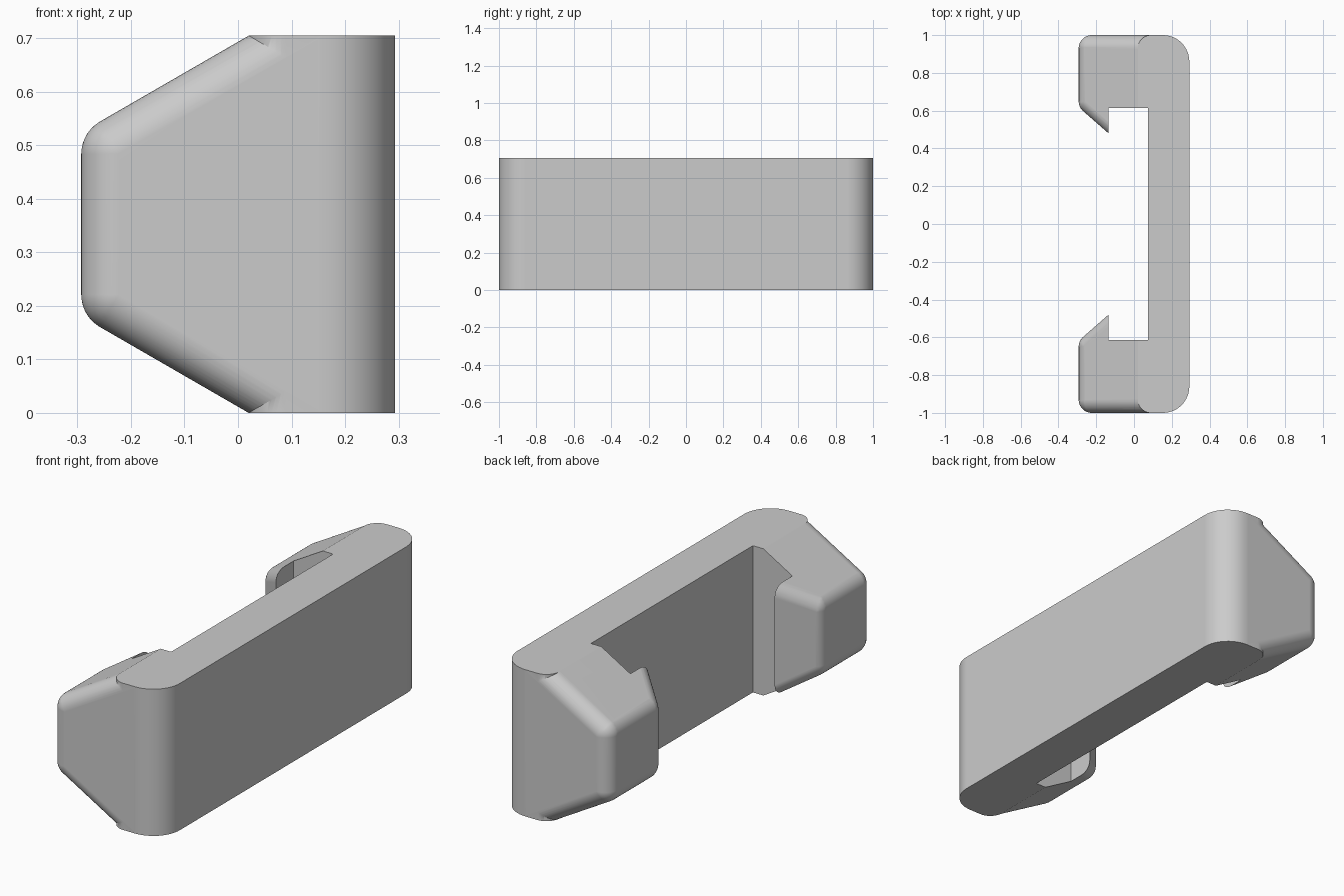
import bpy, bmesh, math
from mathutils import Vector

cube = bpy.data.objects.get("Cube")
if cube:
    bpy.data.objects.remove(cube, do_unlink=True)

HEIGHT = 0.705
FILLET = 0.07

plastic = bpy.data.materials.new("light grey plastic")
plastic.use_nodes = True
grey = (0.6, 0.6, 0.6, 1)
plastic.diffuse_color = grey
plastic.node_tree.nodes["Principled BSDF"].inputs["Base Color"].default_value = grey


def finish(bm, name):
    bmesh.ops.recalc_face_normals(bm, faces=bm.faces)
    mesh = bpy.data.meshes.new(name)
    bm.to_mesh(mesh)
    bm.free()
    mesh.materials.append(plastic)
    obj = bpy.data.objects.new(name, mesh)
    bpy.context.collection.objects.link(obj)
    return obj


def box(bm, low, high):
    low, high = Vector(low), Vector(high)
    for v in bmesh.ops.create_cube(bm, size=1)["verts"]:
        v.co = (low + high) / 2 + v.co * (high - low)


def clip(bm, point, normal):
    """Remove everything on the normal side of a plane and cap the cut."""
    bmesh.ops.bisect_plane(bm, geom=bm.verts[:] + bm.edges[:] + bm.faces[:],
                           plane_co=point, plane_no=normal, clear_outer=True)
    bmesh.ops.holes_fill(bm, edges=[e for e in bm.edges if e.is_boundary], sides=0)


def make_spine():
    """Full height plate with rounded vertical corners."""
    corners = [(0.293, 1, 0.14, 0), (0.02, 1, FILLET, 90),
               (0.02, -1, FILLET, 180), (0.293, -1, 0.14, 270)]
    bm = bmesh.new()
    ring = []
    for x, y, r, start in corners:
        cx = x - math.copysign(r, x - 0.15)
        cy = y - math.copysign(r, y)
        for i in range(13):
            a = math.radians(start + 90 * i / 12)
            ring.append(bm.verts.new((cx + r * math.cos(a), cy + r * math.sin(a), 0)))
    base = bm.faces.new(ring)
    top = bmesh.ops.extrude_face_region(bm, geom=[base])["geom"]
    bmesh.ops.translate(bm, vec=(0, 0, HEIGHT),
                        verts=[g for g in top if isinstance(g, bmesh.types.BMVert)])
    return finish(bm, "clip_body")


def make_arm(side, name):
    """Tapered hook: an inset solid swept by a ball, then trimmed flat."""
    s, c = math.sin(math.radians(30)), math.cos(math.radians(30))
    planes = [((-0.293, 0, 0), (-1, 0, 0)),
              ((0, 1, 0), (0, 1, 0)),
              ((0.02, 0, HEIGHT), (-s, 0, c)),
              ((0.02, 0, 0), (-s, 0, -c)),
              ((-0.135, 0.48, 0), (-0.14, -0.16, 0))]
    planes = [(Vector(p), Vector(n).normalized()) for p, n in planes]
    core = bmesh.new()
    box(core, (-1, -1, -1), (0.5, 2, 2))
    for p, n in planes:
        clip(core, p - n * FILLET, n)
    centres = [v.co.copy() for v in core.verts]
    core.free()

    ball = bmesh.new()
    bmesh.ops.create_icosphere(ball, subdivisions=4, radius=FILLET)
    offsets = [v.co.copy() for v in ball.verts] + [n * FILLET for _, n in planes]
    ball.free()

    bm = bmesh.new()
    for centre in centres:
        for offset in offsets:
            bm.verts.new(centre + offset)
    bmesh.ops.remove_doubles(bm, verts=bm.verts, dist=0.0005)
    bmesh.ops.convex_hull(bm, input=bm.verts[:])
    bmesh.ops.delete(bm, geom=[v for v in bm.verts if not v.link_faces], context="VERTS")
    bmesh.ops.dissolve_limit(bm, angle_limit=math.radians(0.5),
                             verts=bm.verts, edges=bm.edges)
    clip(bm, (0.15, 0, 0), (1, 0, 0))
    clip(bm, (0, 0, HEIGHT), (0, 0, 1))
    clip(bm, (0, 0, 0), (0, 0, -1))
    clip(bm, (0, 0.3, 0), (0, -1, 0))
    for v in bm.verts:
        v.co.y *= side
    return finish(bm, name)


def combine(target, tool, operation):
    mod = target.modifiers.new(operation.lower(), "BOOLEAN")
    mod.operation = operation
    mod.solver = "EXACT"
    mod.object = tool
    bpy.context.view_layer.objects.active = target
    bpy.ops.object.modifier_apply(modifier=mod.name)
    bpy.data.objects.remove(tool, do_unlink=True)


# Spine joined to the two hooked arms
body = make_spine()
combine(body, make_arm(1, "back_arm"), "UNION")
combine(body, make_arm(-1, "front_arm"), "UNION")

# Slot between the spine and the hook tips
bm = bmesh.new()
box(bm, (-0.135, -0.615, -0.1), (0.075, 0.615, 0.8))
combine(body, finish(bm, "slot_cutter"), "DIFFERENCE")

# Smooth fillets, crisp edges
bpy.ops.object.select_all(action="DESELECT")
body.select_set(True)
bpy.context.view_layer.objects.active = body
bpy.ops.object.shade_smooth_by_angle(angle=math.radians(25))
weighted = body.modifiers.new("weighted_normals", "WEIGHTED_NORMAL")
weighted.keep_sharp = True
